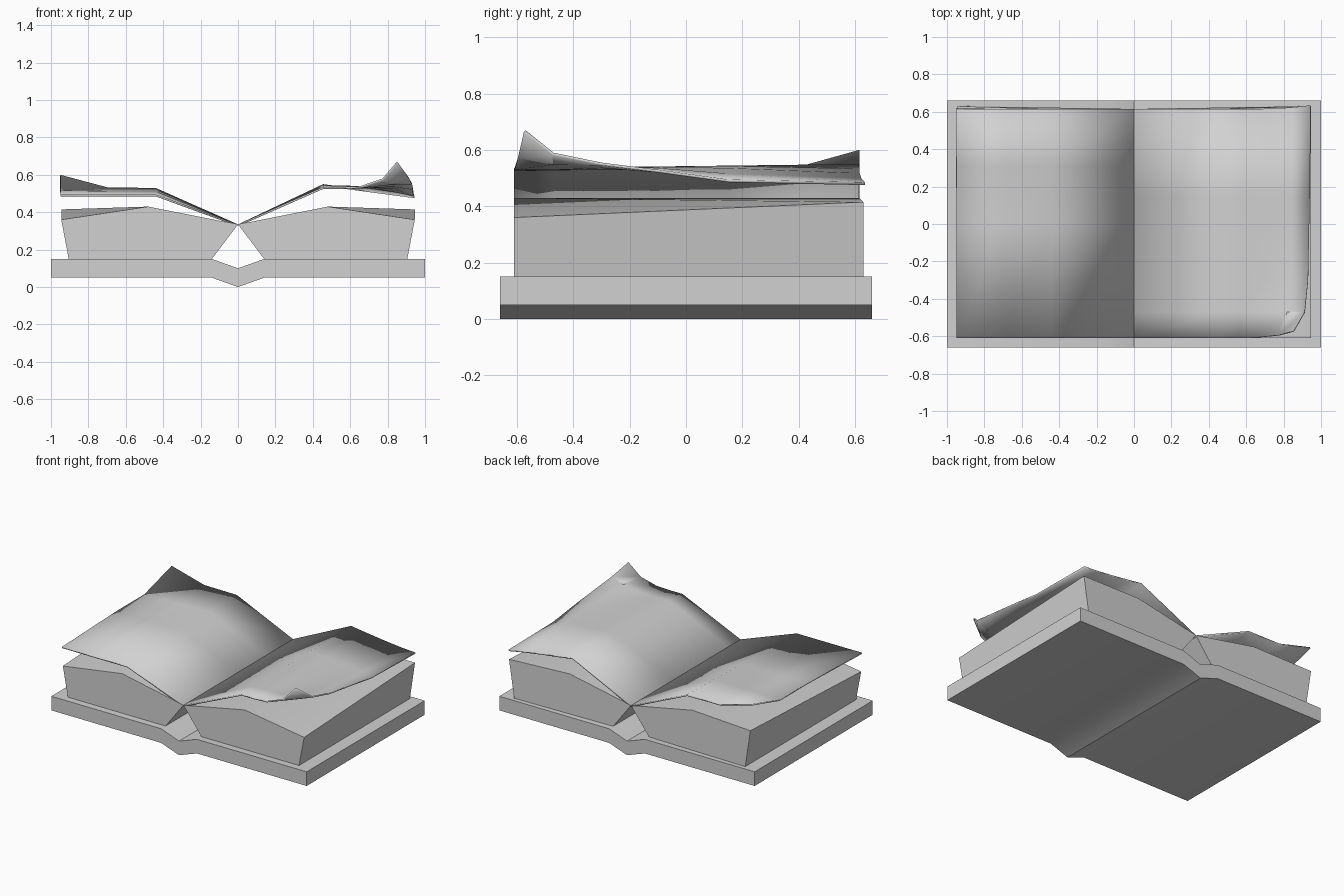
import bpy
import bmesh

scene_cube = bpy.data.objects.get("Cube")
if scene_cube:
    bpy.data.objects.remove(scene_cube, do_unlink=True)

paper_grey = bpy.data.materials.new("paper_grey")
paper_grey.use_nodes = True
GREY = (0.64, 0.64, 0.64, 1)
paper_grey.diffuse_color = GREY
for node in paper_grey.node_tree.nodes:
    if node.type == 'BSDF_PRINCIPLED':
        node.inputs["Base Color"].default_value = GREY


def lerp(a, b, t):
    return a + (b - a) * t


def finish(name, bm, thickness=None):
    """Turn a bmesh into a named object with shading and optional thickness."""
    mesh = bpy.data.meshes.new(name)
    bm.to_mesh(mesh)
    bm.free()
    mesh.materials.append(paper_grey)
    obj = bpy.data.objects.new(name, mesh)
    bpy.context.collection.objects.link(obj)
    bpy.ops.object.select_all(action='DESELECT')
    obj.select_set(True)
    bpy.context.view_layer.objects.active = obj
    bpy.ops.object.shade_smooth_by_angle()
    if thickness:
        solid = obj.modifiers.new("thickness", 'SOLIDIFY')
        solid.thickness = thickness
        solid.offset = -1
    return obj


def loft(name, front, back):
    """Closed solid between two matching outlines."""
    bm = bmesh.new()
    a = [bm.verts.new(p) for p in front]
    b = [bm.verts.new(p) for p in back]
    bm.faces.new(a)
    bm.faces.new(b[::-1])
    for i in range(len(a)):
        j = (i + 1) % len(a)
        bm.faces.new((a[i], b[i], b[j], a[j]))
    bmesh.ops.recalc_face_normals(bm, faces=bm.faces)
    return finish(name, bm)


def loose_page(name, side, rows, ridge_x, ridge_z, curl, columns):
    """Thin sheet rising from the gutter to a ridge, then out to a curled edge."""
    front_y, back_y = -0.61, 0.615
    bm = bmesh.new()
    grid = []
    for i, (ox, oy, oz) in enumerate(rows):
        y = front_y if i == 0 else back_y if i == len(rows) - 1 else oy
        f = (y - front_y) / (back_y - front_y)
        rz = lerp(*ridge_z, f)
        power = lerp(*curl, f)
        line = [bm.verts.new((0, y, GUTTER_Z))]
        for t in columns:
            point = (side * lerp(ridge_x, ox, t), lerp(y, oy, t ** 4),
                     lerp(rz, oz, t ** power))
            line.append(bm.verts.new(point))
        grid.append(line)
    for r, s in zip(grid, grid[1:]):
        for j in range(len(r) - 1):
            quad = (r[j], r[j + 1], s[j + 1], s[j])
            bm.faces.new(quad if side > 0 else quad[::-1])
    return finish(name, bm, thickness=0.01)


GUTTER_Z = 0.335

# Cover: two flat boards joined by a V-shaped spine
upper = [(-1, 0.15), (-0.14, 0.15), (0, 0.1), (0.14, 0.15), (1, 0.15)]
outline = upper + [(x, z - 0.1) for x, z in reversed(upper)]
loft("cover", [(x, -0.66, z) for x, z in outline],
     [(x, 0.66, z) for x, z in outline])

# Page blocks: one each side of the gutter, slightly taller at the back
for side, label in ((1, "left"), (-1, "right")):
    sections = []
    for y, outer_y, outer_z in ((-0.61, -0.61, 0.36), (0.615, 0.63, 0.415)):
        sections.append([(0, y, GUTTER_Z), (side * 0.48, y, 0.43),
                         (side * 0.945, outer_y, outer_z),
                         (side * 0.905, outer_y, 0.15), (side * 0.14, y, 0.15)])
    loft(label + "_page_block", *sections)

# Loose sheet with its front corner curled up
loose_page("left_loose_page", 1,
           [(0.85, -0.57, 0.67), (0.91, -0.47, 0.59), (0.93, -0.3, 0.555),
            (0.935, -0.1, 0.53), (0.94, 0.15, 0.495), (0.945, 0.635, 0.485)],
           0.455, (0.535, 0.55), (5, 1), (0, 0.25, 0.5, 0.8, 1))

# Loose sheet with its back corner lifted
loose_page("right_loose_page", -1,
           [(0.95, -0.61, 0.495), (0.95, 0, 0.515), (0.95, 0.31, 0.515),
            (0.95, 0.615, 0.6)],
           0.44, (0.495, 0.53), (1, 5), (0, 0.5, 1))
